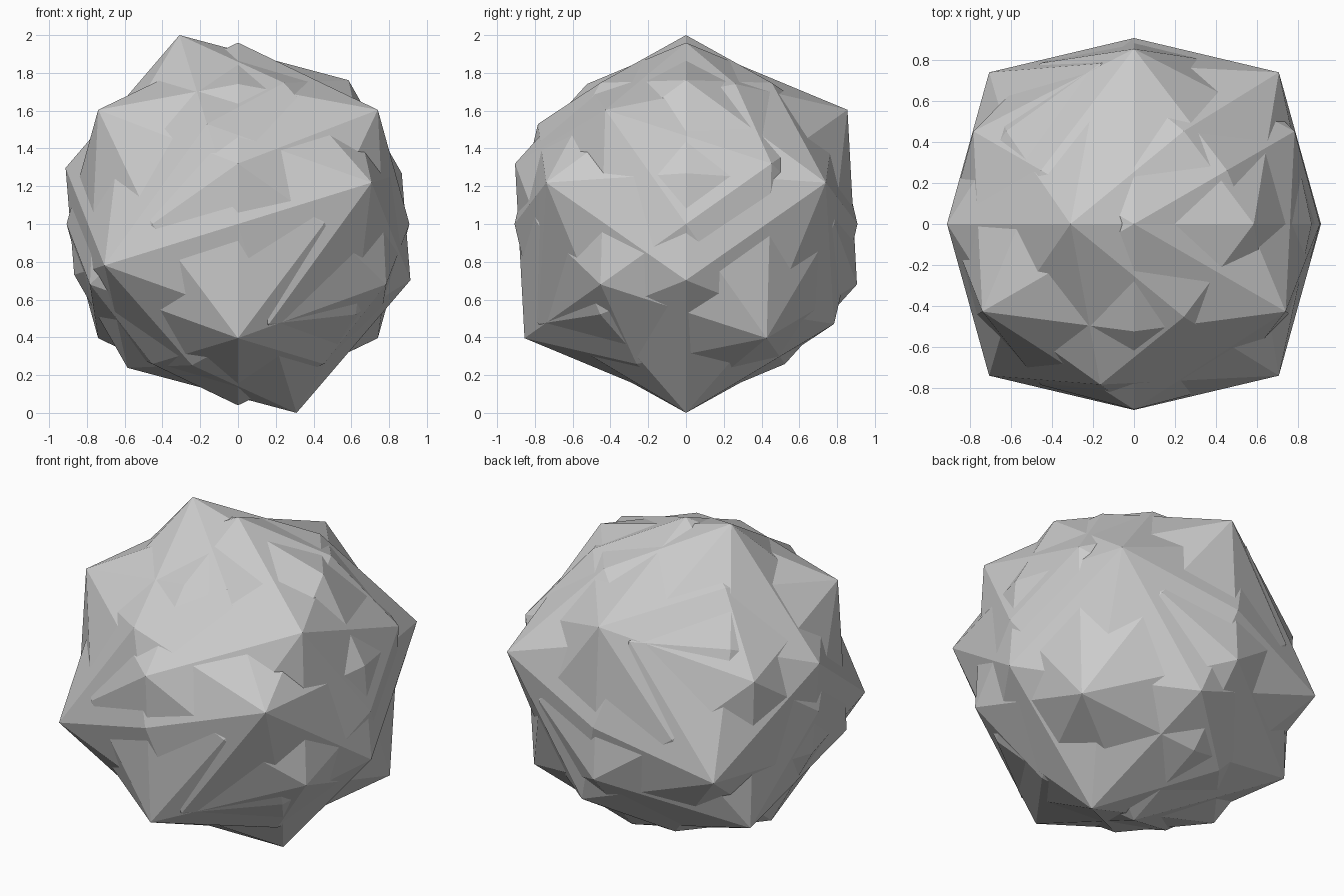
import bpy, bmesh, math
from itertools import product
from mathutils import Matrix, Vector

if "Cube" in bpy.data.objects:
    bpy.data.objects.remove(bpy.data.objects["Cube"], do_unlink=True)

TILT = math.atan(0.31)
RADIUS = 1 / math.cos(TILT)            # tip distance, gives total height 2
SHELL = {1: RADIUS, 2: RADIUS * 0.867, 3: RADIUS * 0.917}

grey = bpy.data.materials.new("plain grey")
grey.use_nodes = True
colour = (0.6, 0.6, 0.6, 1)
grey.diffuse_color = colour
grey.node_tree.nodes["Principled BSDF"].inputs["Base Color"].default_value = colour


def faceted_ball(name, turn):
    """48-sided ball: axis tips, edge points and corner points of a cube."""
    bm = bmesh.new()
    for d in product((-1, 0, 1), repeat=3):
        n = sum(map(abs, d))
        if n:
            bm.verts.new(turn @ (Vector(d).normalized() * SHELL[n]))
    bmesh.ops.convex_hull(bm, input=bm.verts)
    bmesh.ops.recalc_face_normals(bm, faces=bm.faces)
    mesh = bpy.data.meshes.new(name)
    bm.to_mesh(mesh)
    bm.free()
    mesh.materials.append(grey)
    ob = bpy.data.objects.new(name, mesh)
    ob.location.z = 1
    bpy.context.collection.objects.link(ob)


# Ball standing on a cube corner
corner = Vector((1, 1, 1)).rotation_difference(Vector((0, 0, 1))).to_matrix()
tip = corner @ Vector((1, 0, 0))
spin = Matrix.Rotation(math.pi / 2 - math.atan2(tip.y, tip.x), 3, "Z")
faceted_ball("corner_ball", spin @ corner)

# Ball leaning to one side on its axis tip
lean = Matrix.Rotation(-TILT, 3, "Y") @ Matrix.Rotation(math.pi / 4, 3, "Z")
faceted_ball("leaning_ball", lean)
